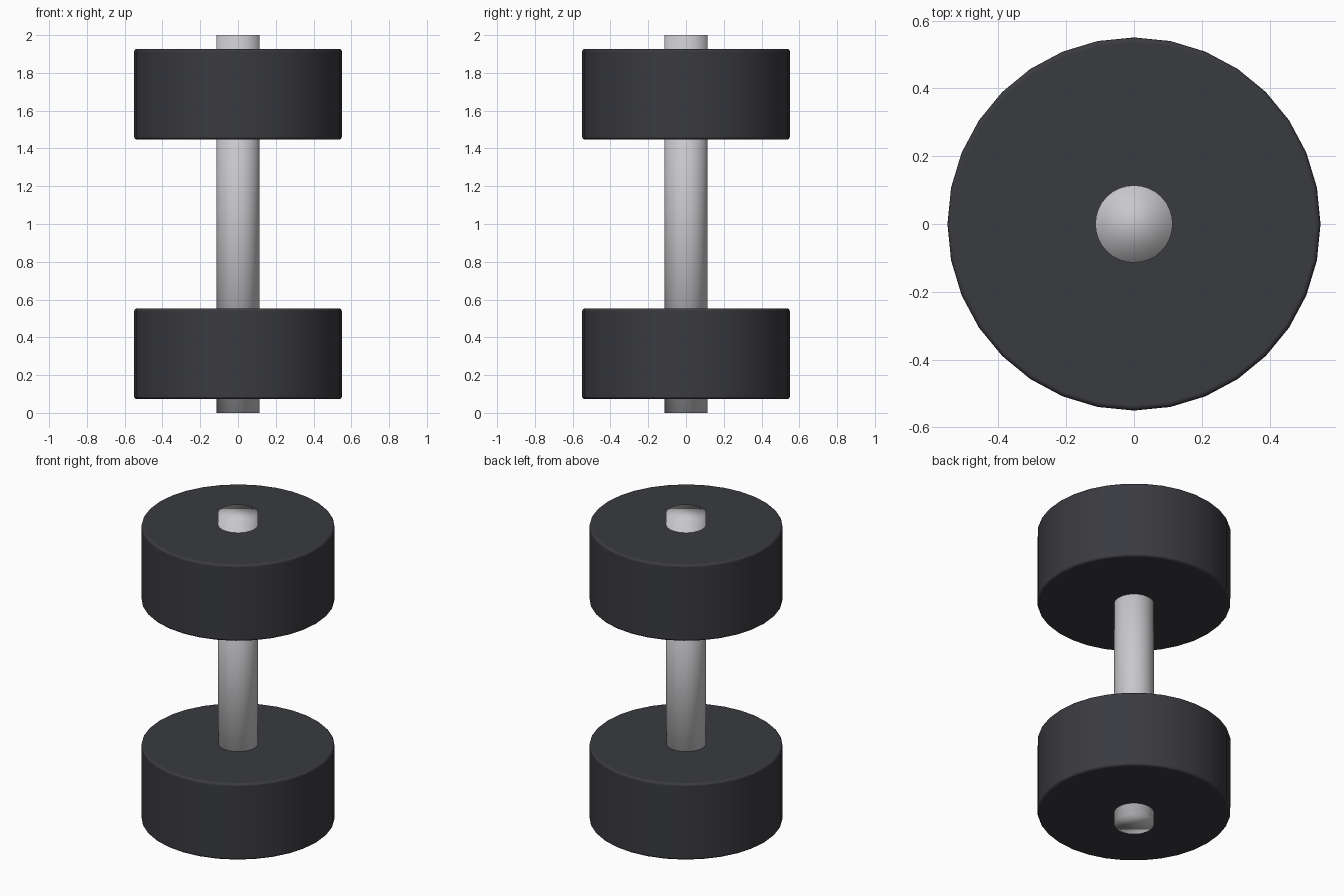
import bpy
import math

if "Cube" in bpy.data.objects:
    bpy.data.objects.remove(bpy.data.objects["Cube"])

SIDES = 32


def material(name, rgb):
    mat = bpy.data.materials.new(name)
    mat.diffuse_color = (*rgb, 1.0)
    mat.use_nodes = True
    mat.node_tree.nodes["Principled BSDF"].inputs["Base Color"].default_value = mat.diffuse_color
    return mat


steel = material("light steel", (0.58, 0.58, 0.60))
rubber = material("dark rubber", (0.042, 0.043, 0.051))


def cylinder(name, radius, z_min, z_max, mat):
    bpy.ops.mesh.primitive_cylinder_add(
        vertices=SIDES, radius=radius, depth=z_max - z_min,
        location=(0, 0, (z_min + z_max) / 2))
    obj = bpy.context.object
    obj.name = name
    obj.data.materials.append(mat)
    bpy.ops.object.shade_smooth()
    return obj


# Bar running through both weights, softly shaded over its ends
cylinder("bar", 0.114, 0.0, 2.0, steel)

# Two weights with rounded rims, mirrored about the middle of the bar
for name, z_min, z_max in (("lower_weight", 0.073, 0.553),
                           ("upper_weight", 1.447, 1.927)):
    weight = cylinder(name, 0.55, z_min, z_max, rubber)
    bevel = weight.modifiers.new("rounded_rim", 'BEVEL')
    bevel.width = 0.015
    bevel.segments = 3
    bevel.limit_method = 'ANGLE'
    bevel.angle_limit = math.radians(30)
    bevel.harden_normals = True
